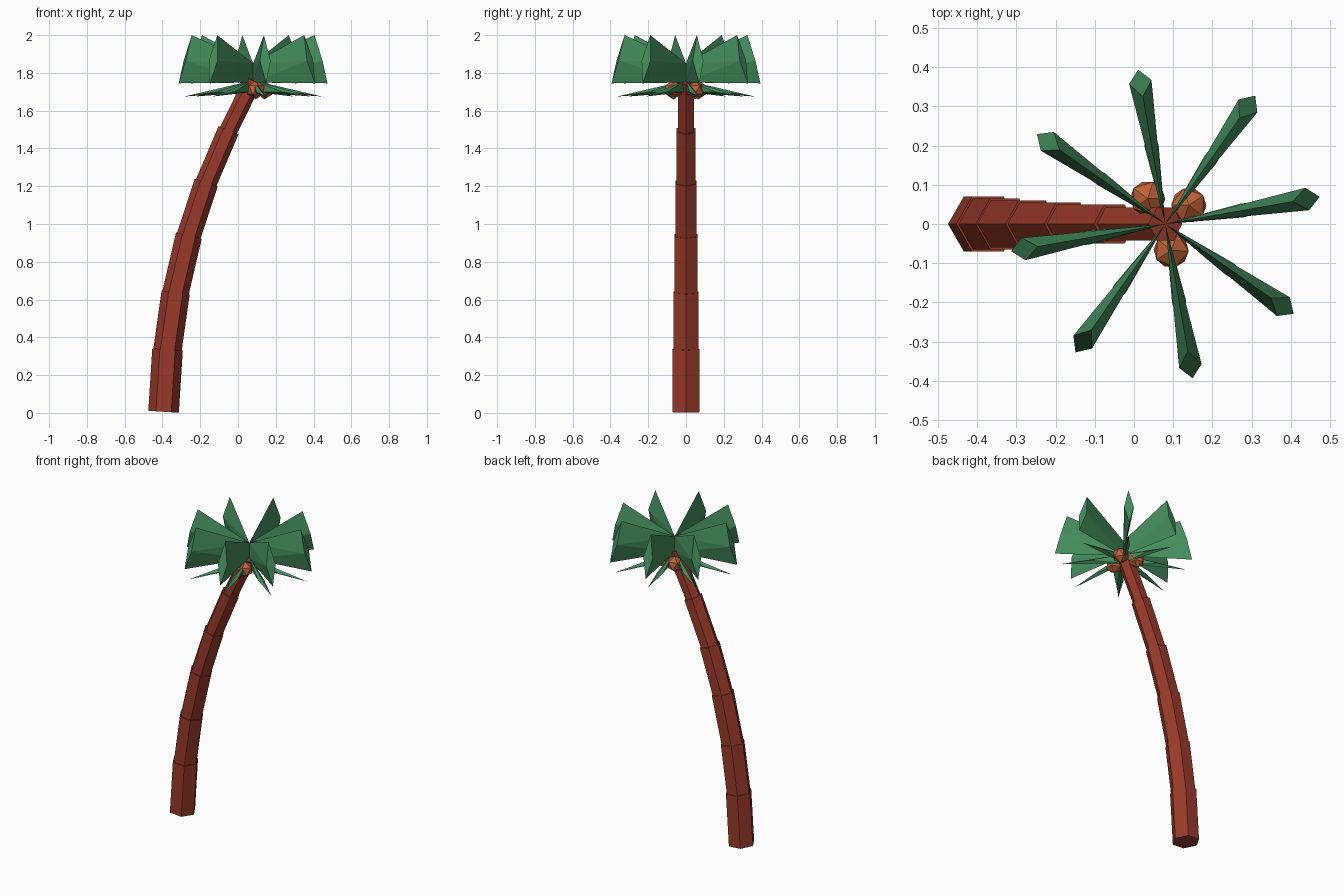
import bpy, bmesh
from math import cos, sin, radians, pi
from mathutils import Vector, Matrix

cube = bpy.data.objects.get("Cube")
if cube:
    bpy.data.objects.remove(cube, do_unlink=True)


def material(name, rgb):
    m = bpy.data.materials.new(name)
    m.use_nodes = True
    m.diffuse_color = (*rgb, 1)
    m.node_tree.nodes["Principled BSDF"].inputs["Base Color"].default_value = (*rgb, 1)
    return m


bark = material("bark red brown", (0.32, 0.042, 0.022))
leaf = material("leaf green", (0.06, 0.28, 0.112))
husk = material("coconut orange", (0.53, 0.125, 0.04))


def finish(bm, name, mat):
    bmesh.ops.recalc_face_normals(bm, faces=bm.faces)
    mesh = bpy.data.meshes.new(name)
    bm.to_mesh(mesh)
    bm.free()
    mesh.materials.append(mat)
    ob = bpy.data.objects.new(name, mesh)
    bpy.context.collection.objects.link(ob)
    return ob


def hull(bm, points):
    verts = [bm.verts.new(p) for p in points]
    bmesh.ops.convex_hull(bm, input=verts)


# Trunk: six overlapping hexagonal prisms, each leaning further than the last
joints = [(-0.394, 0.006), (-0.373, 0.336), (-0.33, 0.638), (-0.26, 0.939),
          (-0.168, 1.22), (-0.05, 1.496), (0.08, 1.76)]
radii = [0.081, 0.075, 0.07, 0.064, 0.057, 0.048]
for i, r in enumerate(radii):
    a = Vector((joints[i][0], 0, joints[i][1]))
    b = Vector((joints[i + 1][0], 0, joints[i + 1][1]))
    axis = (b - a).normalized()
    across = Vector((axis.z, 0, -axis.x))
    if i:
        a -= axis * 0.03
    bm = bmesh.new()
    rings = []
    for c in (a, b):
        rings.append([bm.verts.new(c + r * (across * cos(k * pi / 3) + Vector((0, sin(k * pi / 3), 0))))
                      for k in range(6)])
    for k in range(6):
        n = (k + 1) % 6
        bm.faces.new((rings[0][k], rings[0][n], rings[1][n], rings[1][k]))
    for ring in rings:
        bm.faces.new(ring)
    finish(bm, f"trunk_segment_{i + 1}", bark)

# Fronds: a broad kite-ended blade with a thin spike below it
for i in range(8):
    bm = bmesh.new()
    hull(bm, [(0, 0, 1.85), (0.33, 0, 2.0), (0.368, 0.029, 1.865),
              (0.368, -0.029, 1.865), (0.4, 0, 1.745), (0, 0, 1.75)])
    hull(bm, [(0, 0, 1.76), (0, 0, 1.7), (0.2, 0.018, 1.7),
              (0.2, -0.018, 1.7), (0.37, 0, 1.675)])
    frond = finish(bm, f"frond_{i + 1}", leaf)
    frond.data.transform(Matrix.Translation((0.08, 0, 0)) @ Matrix.Rotation(radians(10 + 45 * i), 4, "Z"))

# Coconuts
for i, (x, y) in enumerate([(0.035, 0.065), (0.14, 0.048), (0.095, -0.067)]):
    bm = bmesh.new()
    bmesh.ops.create_icosphere(bm, subdivisions=1, radius=0.05,
                               matrix=Matrix.Translation((x, y, 1.71)) @ Matrix.Rotation(0.6 * i, 4, "Z"))
    finish(bm, f"coconut_{i + 1}", husk)
